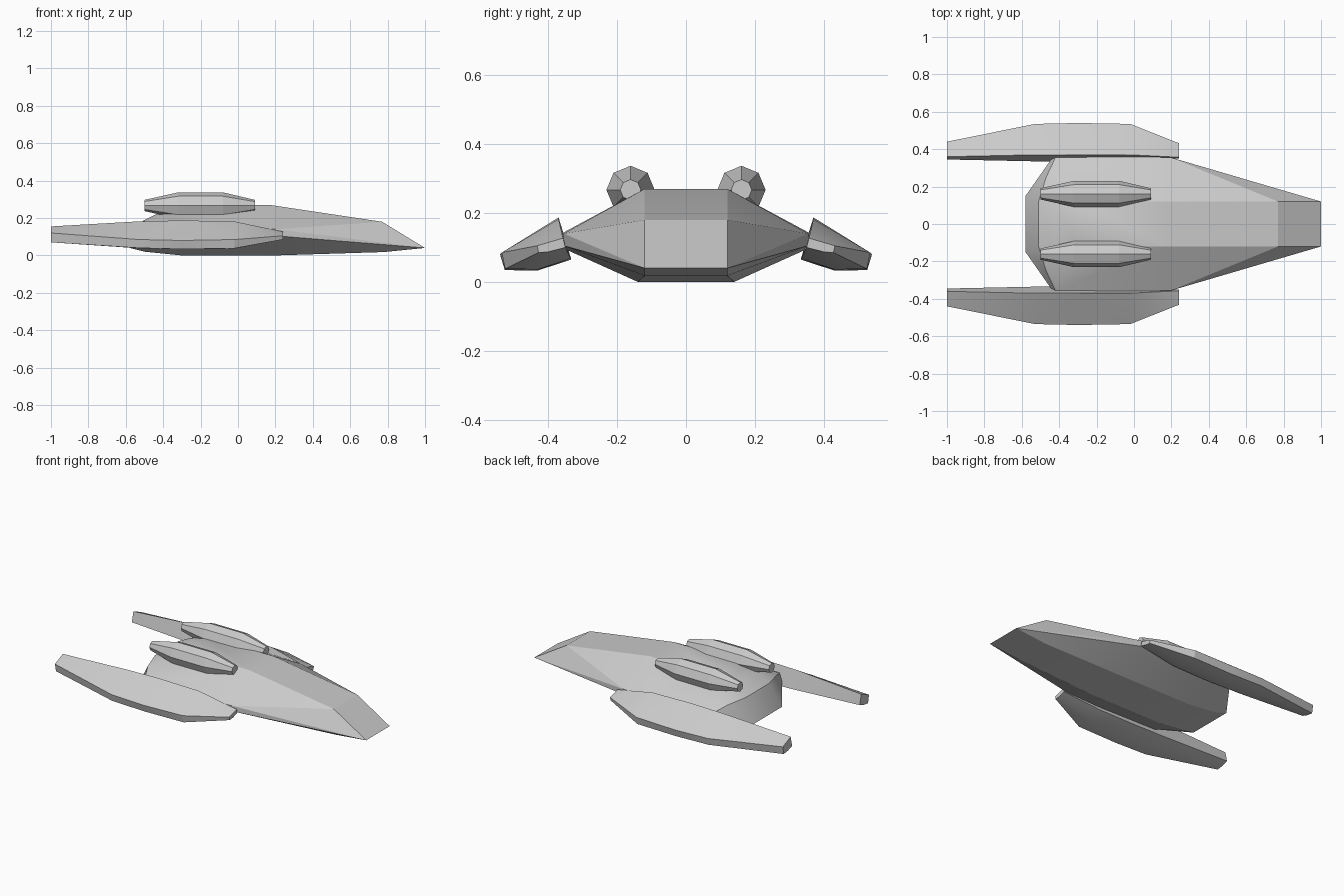
import bpy, bmesh, math
from math import radians

old = bpy.data.objects.get("Cube")
if old:
    bpy.data.objects.remove(old, do_unlink=True)

grey = bpy.data.materials.new("light grey")
grey.use_nodes = True
colour = (0.6, 0.6, 0.6, 1)
grey.diffuse_color = colour
grey.node_tree.nodes["Principled BSDF"].inputs["Base Color"].default_value = colour


def faceted_solid(name, points, smooth_angle=0):
    """Closed convex part spanned by its corner points."""
    bm = bmesh.new()
    for p in points:
        bm.verts.new(p)
    res = bmesh.ops.convex_hull(bm, input=bm.verts)
    spare = {g for g in res["geom_interior"] + res["geom_unused"]
             if isinstance(g, bmesh.types.BMVert)}
    bmesh.ops.delete(bm, geom=list(spare), context="VERTS")
    bmesh.ops.dissolve_limit(bm, angle_limit=radians(1), verts=bm.verts, edges=bm.edges)
    bmesh.ops.recalc_face_normals(bm, faces=bm.faces)
    mesh = bpy.data.meshes.new(name)
    bm.to_mesh(mesh)
    bm.free()
    mesh.materials.append(grey)
    ob = bpy.data.objects.new(name, mesh)
    bpy.context.collection.objects.link(ob)
    if smooth_angle:
        bpy.ops.object.select_all(action="DESELECT")
        ob.select_set(True)
        bpy.context.view_layer.objects.active = ob
        bpy.ops.object.shade_smooth_by_angle(angle=radians(smooth_angle))
    return ob


def mirrored(points):
    return [(x, s * y, z) for x, y, z in points for s in (1, -1)]


# Main hull: one side's corners, mirrored across y
roof = [(1, .12, .04), (.77, .12, .18), (.17, .12, .27), (-.3, .12, .268),
        (-.42, .12, .23), (-.51, .12, .185)]
flank = [(.2, .355, .14), (.2, .355, .105), (-.02, .362, .14), (-.02, .362, .1),
         (-.42, .355, .14), (-.44, .35, .1), (-.47, .25, .175)]
belly = [(.78, .12, .018), (.2, .14, 0), (-.3, .14, 0), (-.5, .14, .02), (-.58, .15, .04)]
faceted_solid("main_hull", mirrored(roof + flank + belly), 20)

# Side nacelles: x, then (y, z) for inner top, outer top, outer bottom, keel, inner bottom
stations = [
    (-1, (.36, .155), (.44, .12), (.43, .07), (.39, .075), (.345, .09)),
    (-.53, (.37, .182), (.535, .085), (.525, .04), (.43, .038), (.335, .07)),
    (-.3, (.37, .187), (.54, .08), (.526, .034), (.43, .033), (.333, .065)),
    (-.02, (.37, .182), (.535, .085), (.525, .038), (.43, .036), (.335, .068)),
    (.24, (.357, .127), (.432, .105), (.428, .085), (.4, .087), (.35, .1)),
]
for side, label in ((1, "left"), (-1, "right")):
    pts = [(x, side * y, z) for x, *ring in stations for y, z in ring]
    faceted_solid(f"{label}_nacelle", pts, 20)

# Octagonal pods on the roof
for side, label in ((1, "left"), (-1, "right")):
    pts = []
    for x, r in ((-.5, .03), (-.32, .07), (-.08, .07), (.09, .03)):
        for i in range(8):
            a = i * math.tau / 8
            pts.append((x, side * .161 + r * math.sin(a), .267 + r * math.cos(a)))
    faceted_solid(f"{label}_roof_pod", pts)
